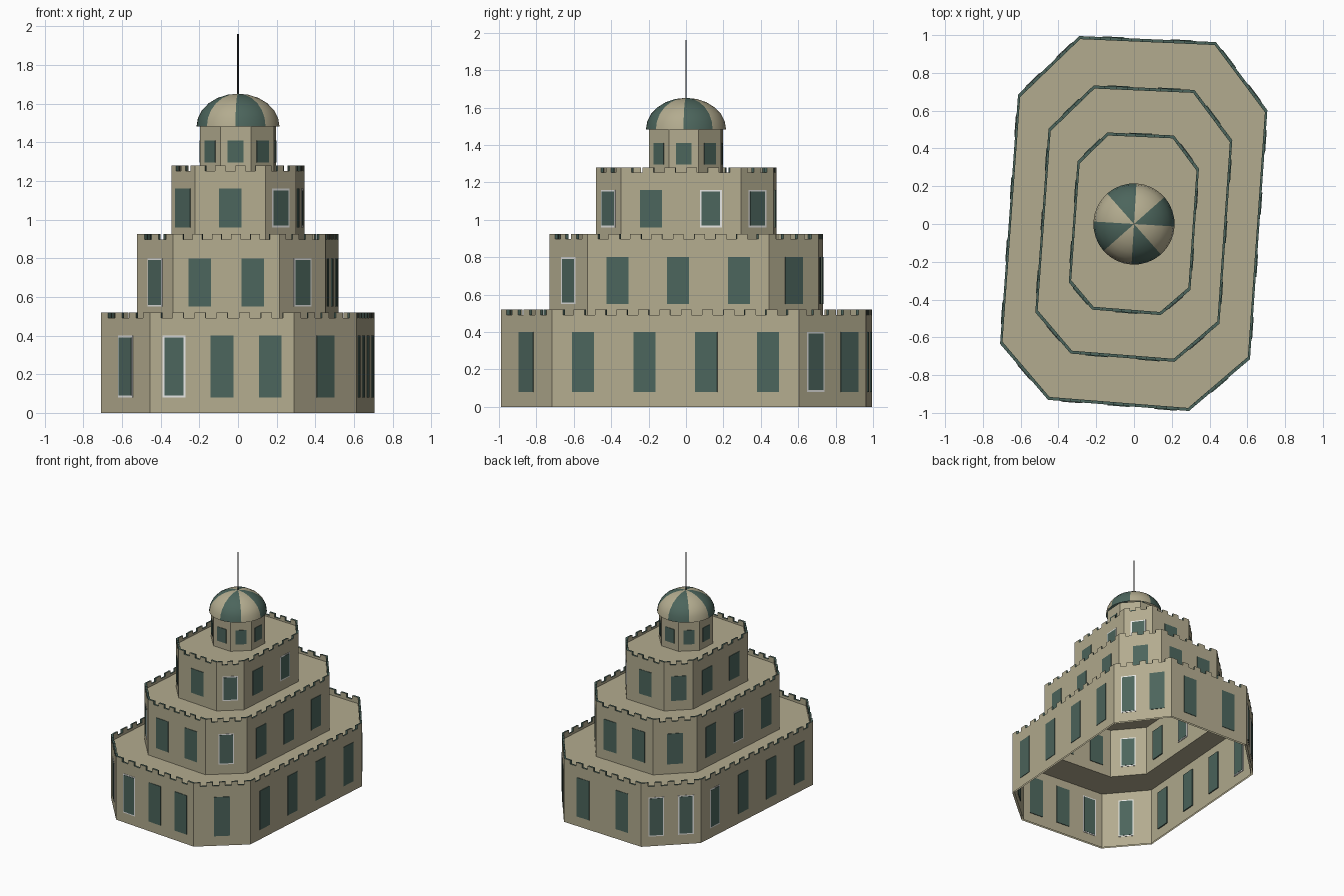
import bpy
import bmesh
import math
from mathutils import Vector, Matrix

default = bpy.data.objects.get("Cube")
if default:
    bpy.data.objects.remove(default)


def material(name, rgb):
    m = bpy.data.materials.new(name)
    m.use_nodes = True
    m.diffuse_color = (*rgb, 1)
    bsdf = next(n for n in m.node_tree.nodes if n.type == "BSDF_PRINCIPLED")
    bsdf.inputs["Base Color"].default_value = (*rgb, 1)
    bsdf.inputs["Roughness"].default_value = 0.8
    return m


STONE = material("sandstone", (0.45, 0.41, 0.275))
GREEN = material("dark_green", (0.072, 0.13, 0.107))
PALE = material("pale_frame", (0.9, 0.9, 0.88))
DARK = material("dark_metal", (0.03, 0.03, 0.03))


def finish(name, bm, mats):
    mesh = bpy.data.meshes.new(name)
    bm.to_mesh(mesh)
    bm.free()
    for m in mats:
        mesh.materials.append(m)
    obj = bpy.data.objects.new(name, mesh)
    bpy.context.collection.objects.link(obj)
    return obj


def face(bm, points, mat=0):
    f = bm.faces.new([bm.verts.new(p) for p in points])
    f.material_index = mat


def at(p, z):
    return Vector((p.x, p.y, z))


# Elongated, slightly turned octagon shared by the three tiers
PLAN = [Vector(p) for p in ((-0.455, -0.931), (0.291, -0.99), (0.614, -0.716), (0.706, 0.603),
                            (0.434, 0.963), (-0.29, 0.995), (-0.614, 0.685), (-0.709, -0.635))]
THICK = 0.017


def outline(scale, inset=0.0):
    return [p * scale * (1 - inset / (p.length * scale)) for p in PLAN]


def wall(name, scale, z0, top, notch):
    """Hollow wall ring with battlements; cut tops are green."""
    bm = bmesh.new()
    out, inn = outline(scale), outline(scale, THICK)
    for k in range(8):
        a, b, c, d = out[k], out[(k + 1) % 8], inn[k], inn[(k + 1) % 8]
        n = 2 * max(1, round((b - a).length / 0.12)) + 1
        for i in range(n):
            t, u = i / n, (i + 1) / n
            z = notch if i % 2 else top
            o0, o1, i0, i1 = a.lerp(b, t), a.lerp(b, u), c.lerp(d, t), c.lerp(d, u)
            face(bm, [at(o0, z0), at(o1, z0), at(o1, z), at(o0, z)])
            face(bm, [at(i1, z0), at(i0, z0), at(i0, z), at(i1, z)])
            face(bm, [at(o0, z), at(o1, z), at(i1, z), at(i0, z)], 1)
            if i % 2:
                face(bm, [at(o0, z), at(i0, z), at(i0, top), at(o0, top)], 1)
                face(bm, [at(i1, z), at(o1, z), at(o1, top), at(i1, top)], 1)
    bmesh.ops.remove_doubles(bm, verts=bm.verts, dist=0.0001)
    finish(name, bm, [STONE, GREEN])


def roof(name, scale, z, hole=None):
    bm = bmesh.new()
    edge = outline(scale, THICK)
    if hole:
        inner = outline(hole, THICK)
        for k in range(8):
            j = (k + 1) % 8
            face(bm, [at(edge[k], z), at(edge[j], z), at(inner[j], z), at(inner[k], z)])
    else:
        face(bm, [at(p, z) for p in edge])
    finish(name, bm, [STONE])


def panel(bm, centre, along, width, height, depth):
    """Upright box whose width runs along a wall."""
    turn = Matrix.Rotation(math.atan2(along.y, along.x), 4, "Z")
    size = Matrix.Diagonal((width, depth, height, 1))
    bmesh.ops.create_cube(bm, size=1, matrix=Matrix.Translation(centre) @ turn @ size)


def windows(name, points, counts, framed, z0, z1, width, thick):
    panes, frames = bmesh.new(), bmesh.new()
    for k, n in enumerate(counts):
        a, b = points[k], points[(k + 1) % 8]
        along = (b - a).normalized()
        inward = Vector((-along.y, along.x)) * thick / 2
        for i in range(n):
            c = at(a.lerp(b, (i + 0.5) / n) + inward, (z0 + z1) / 2)
            slim = 0.018 if (k, i) in framed else 0
            panel(panes, c, along, width - slim, z1 - z0 - slim, thick + 0.008)
            if slim:
                panel(frames, c, along, width, z1 - z0, thick + 0.004)
    finish(name + "_windows", panes, [GREEN])
    if framed:
        finish(name + "_window_frames", frames, [PALE])
    else:
        frames.free()


# Three stepped tiers: scale, base, top, notch, window heights, window counts, framed ones
TIERS = [
    ("lower_tier", 1.0, 0.0, 0.52, 0.49, 0.08, 0.40, (3, 1, 4, 2, 2, 2, 4, 1),
     {(0, 0), (3, 0), (5, 0), (5, 1), (6, 0), (7, 0)}),
    ("middle_tier", 0.737, 0.47, 0.925, 0.898, 0.55, 0.80, (2, 1, 3, 1, 2, 1, 3, 1),
     {(1, 0), (7, 0), (6, 1)}),
    ("upper_tier", 0.487, 0.88, 1.28, 1.253, 0.96, 1.16, (1, 1, 2, 1, 1, 1, 2, 1),
     {(1, 0), (3, 0), (2, 1)}),
]
for n, (name, s, z0, top, notch, w0, w1, counts, framed) in enumerate(TIERS):
    wall(name + "_wall", s, z0, top, notch)
    above = TIERS[n + 1] if n < 2 else None
    roof(name + "_roof", s, above[2] if above else 1.24, above[1] if above else None)
    windows(name, outline(s), counts, framed, w0, w1, 0.118, THICK)

# Octagonal drum under the dome
TURN = math.radians(-3.5)
ring = [Vector((math.cos(t), math.sin(t))) * 0.208
        for t in (TURN + math.radians(45 * k + 22.5) for k in range(8))]
bm = bmesh.new()
for k in range(8):
    a, b = ring[k], ring[(k + 1) % 8]
    face(bm, [at(a, 1.24), at(b, 1.24), at(b, 1.485), at(a, 1.485)])
finish("drum", bm, [STONE])
windows("drum", ring, [1] * 8, set(), 1.295, 1.41, 0.083, 0.01)

# Dome with eight alternating segments
SEG, RINGS = 32, 6
bm = bmesh.new()


def dome_point(i, j):
    t, e = TURN + math.tau * i / SEG, math.pi / 2 * j / RINGS
    r = 0.215 * math.cos(e)
    return Vector((r * math.cos(t), r * math.sin(t), 1.482 + 0.17 * math.sin(e)))


for i in range(SEG):
    colour = 1 if (i * 8 // SEG) % 2 == 0 else 0
    for j in range(RINGS):
        quad = [dome_point(i, j), dome_point(i + 1, j)]
        if j < RINGS - 1:
            quad += [dome_point(i + 1, j + 1), dome_point(i, j + 1)]
        else:
            quad.append(Vector((0, 0, 1.652)))
        face(bm, quad, colour)
bmesh.ops.remove_doubles(bm, verts=bm.verts, dist=0.0001)
dome = finish("dome", bm, [STONE, GREEN])
bpy.ops.object.select_all(action="DESELECT")
dome.select_set(True)
bpy.context.view_layer.objects.active = dome
bpy.ops.object.shade_smooth_by_angle(angle=math.radians(40))

# Thin mast
bm = bmesh.new()
bmesh.ops.create_cone(bm, cap_ends=True, segments=8, radius1=0.004, radius2=0.004, depth=0.32,
                      matrix=Matrix.Translation((0, 0, 1.80)))
finish("mast", bm, [DARK])
